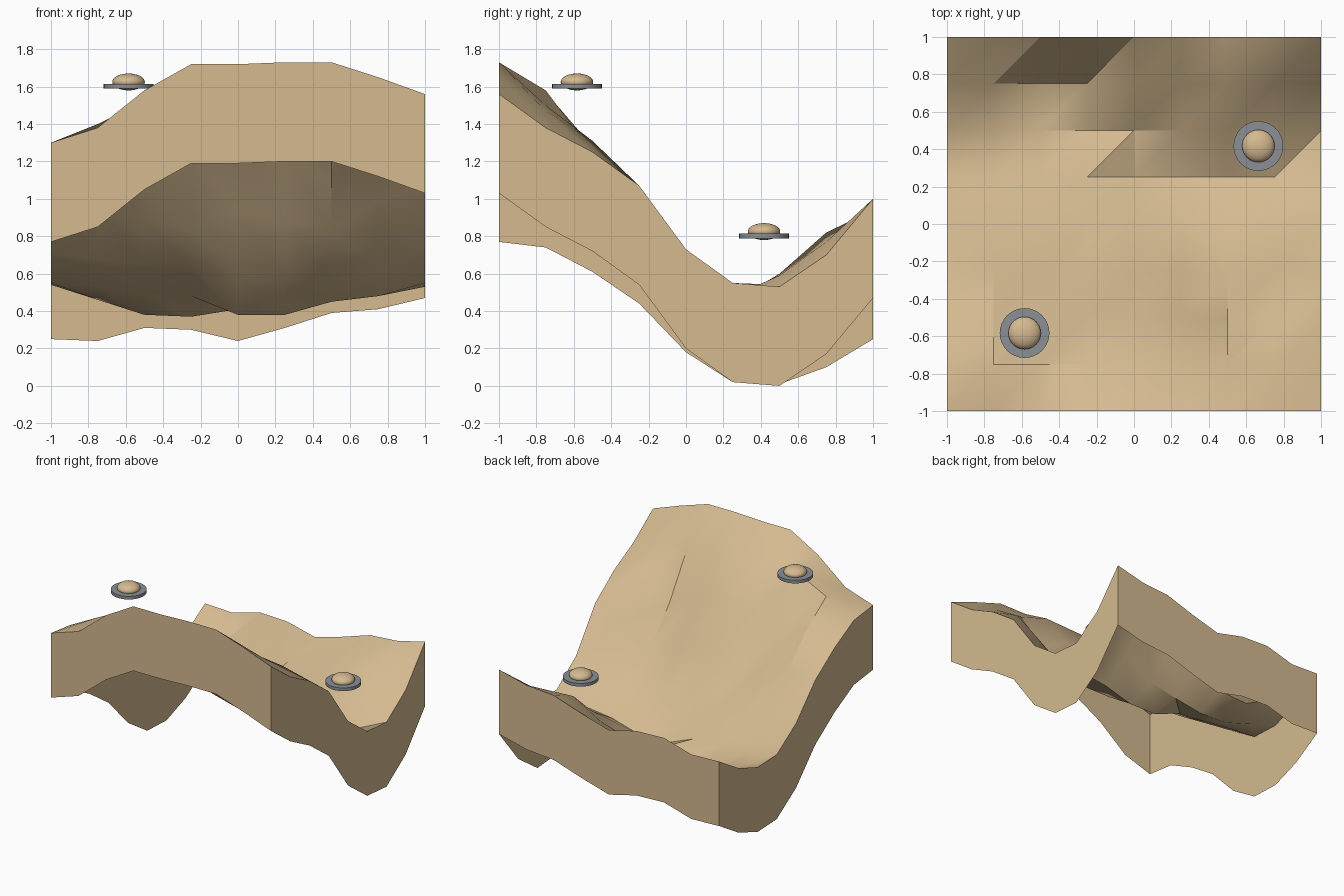
import bpy
import bmesh
import math

cube = bpy.data.objects.get("Cube")
if cube:
    bpy.data.objects.remove(cube, do_unlink=True)


def make_material(name, colour):
    mat = bpy.data.materials.new(name)
    mat.use_nodes = True
    mat.diffuse_color = (*colour, 1)
    mat.node_tree.nodes["Principled BSDF"].inputs["Base Color"].default_value = (*colour, 1)
    return mat


sand = make_material("sand tan", (0.66, 0.49, 0.28))
metal = make_material("cool grey", (0.26, 0.28, 0.3))


def finish(name, bm, mat, angle=30):
    """Turn a bmesh into a named, smooth-shaded object with sharp creases."""
    mesh = bpy.data.meshes.new(name)
    bm.to_mesh(mesh)
    bm.free()
    mesh.materials.append(mat)
    obj = bpy.data.objects.new(name, mesh)
    bpy.context.scene.collection.objects.link(obj)
    bpy.ops.object.select_all(action="DESELECT")
    obj.select_set(True)
    bpy.context.view_layer.objects.active = obj
    bpy.ops.object.shade_smooth_by_angle(angle=math.radians(angle))
    return obj


# Ground heights in hundredths, rows from front to back, columns along +x
HEIGHTS = [
    (130, 138, 158, 172, 172, 173, 173, 165, 156),
    (127, 140, 152, 156, 157, 158, 150, 147, 138),
    (114, 123, 117, 125, 128, 125, 111, 131, 125),
    (97, 98, 87, 84, 94, 89, 83, 99, 107),
    (71, 68, 65, 63, 58, 55, 55, 64, 73),
    (55, 53, 50, 48, 38, 38, 45, 48, 55),
    (54, 46, 38, 37, 41, 46, 60, 59, 53),
    (63, 56, 44, 45, 58, 68, 82, 77, 70),
    (78, 77, 84, 83, 77, 84, 92, 94, 100),
]
SKIRT_DEPTH = 0.53


def build_terrain():
    count = len(HEIGHTS)
    step = 2 / (count - 1)
    bm = bmesh.new()
    grid = [[bm.verts.new((i * step - 1, j * step - 1, h / 100)) for i, h in enumerate(row)]
            for j, row in enumerate(HEIGHTS)]

    # Rolling top surface, every cell split along the same diagonal
    for near, far in zip(grid, grid[1:]):
        for i in range(count - 1):
            bm.faces.new((near[i], near[i + 1], far[i + 1]))
            bm.faces.new((near[i], far[i + 1], far[i]))

    # Open-bottomed skirt that follows the rim
    rim = [e for e in bm.edges if e.is_boundary]
    result = bmesh.ops.extrude_edge_only(bm, edges=rim)
    lower = [v for v in result["geom"] if isinstance(v, bmesh.types.BMVert)]
    bmesh.ops.translate(bm, verts=lower, vec=(0, 0, -SKIRT_DEPTH))
    bmesh.ops.recalc_face_normals(bm, faces=bm.faces[:])
    bm.normal_update()
    if sum(f.normal.z for f in bm.faces) < 0:
        bmesh.ops.reverse_faces(bm, faces=bm.faces[:])
    return finish("terrain", bm, sand)


def build_saucer(label, x, y, z):
    # Flat round plate
    bm = bmesh.new()
    bmesh.ops.create_cone(bm, cap_ends=True, segments=32, radius1=0.133,
                          radius2=0.133, depth=0.026)
    plate = finish(label + "_saucer_plate", bm, metal)
    plate.location = (x, y, z)

    # Squashed ball through the middle of the plate
    bm = bmesh.new()
    bmesh.ops.create_uvsphere(bm, u_segments=32, v_segments=16, radius=0.087)
    bmesh.ops.scale(bm, verts=bm.verts[:], vec=(1, 1, 0.52))
    dome = finish(label + "_saucer_dome", bm, sand)
    dome.location = (x, y, z + 0.023)


build_terrain()
build_saucer("front", -0.585, -0.583, 1.602)
build_saucer("back", 0.665, 0.417, 0.802)
